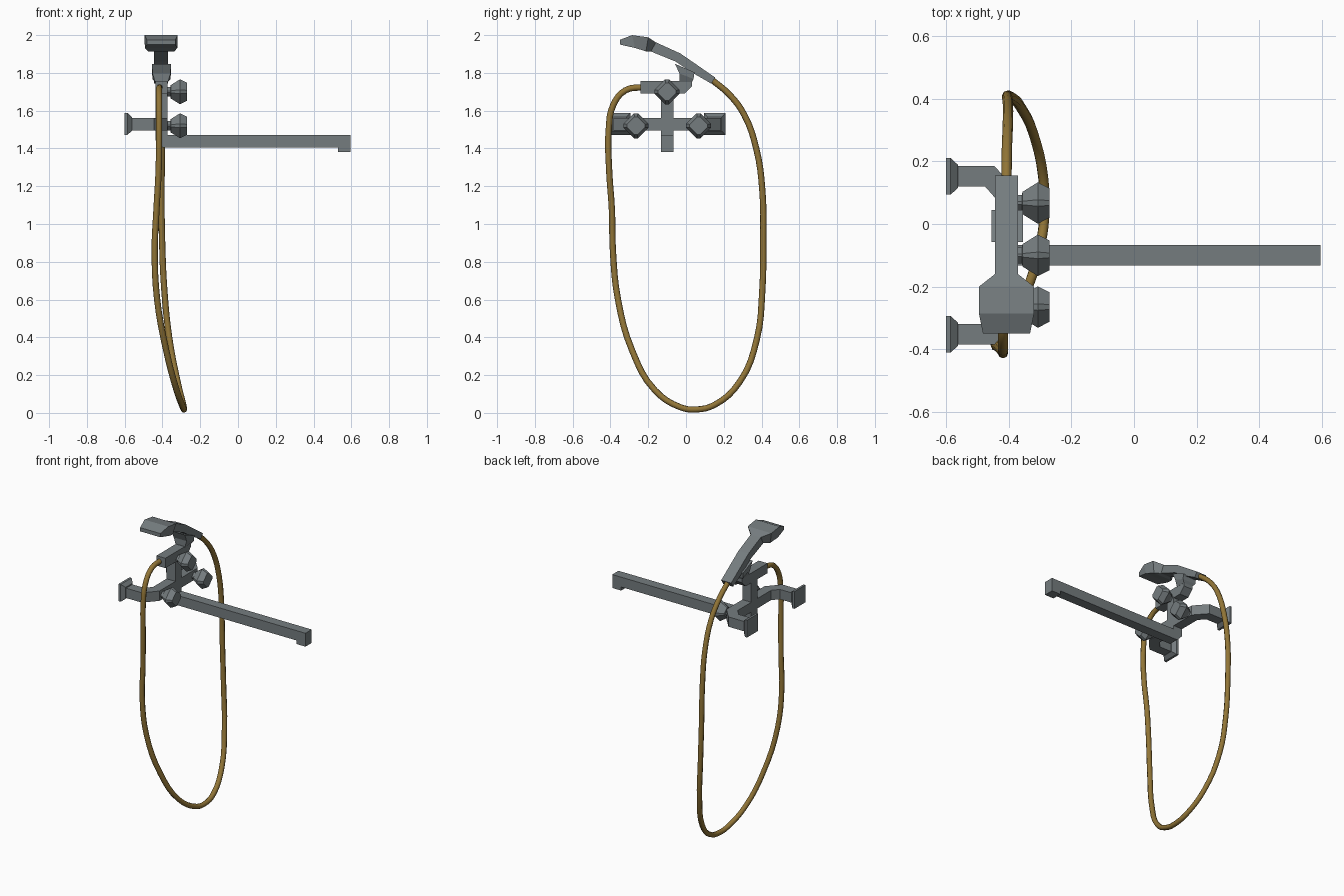
import bpy, bmesh, math
from mathutils import Vector

if "Cube" in bpy.data.objects:
    bpy.data.objects.remove(bpy.data.objects["Cube"])

def material(name, rgb):
    m = bpy.data.materials.new(name)
    m.diffuse_color = (*rgb, 1)
    m.use_nodes = True
    m.node_tree.nodes["Principled BSDF"].inputs["Base Color"].default_value = m.diffuse_color
    return m

METAL = material("grey_metal", (0.178, 0.203, 0.212))
BRASS = material("tan_hose", (0.285, 0.178, 0.038))

CX, CY = -0.405, -0.10   # axis of the mixer body
H = 0.033                # half width of the square pipes

def loft(name, rings, mat=METAL):
    """Skin a row of equal-length rings and cap both ends."""
    bm = bmesh.new()
    vs = [[bm.verts.new(p) for p in r] for r in rings]
    n = len(vs[0])
    for a, b in zip(vs, vs[1:]):
        for i in range(n):
            j = (i + 1) % n
            bm.faces.new((a[i], a[j], b[j], b[i]))
    bm.faces.new(vs[0])
    bm.faces.new(vs[-1])
    bmesh.ops.recalc_face_normals(bm, faces=bm.faces)
    me = bpy.data.meshes.new(name)
    bm.to_mesh(me)
    bm.free()
    me.materials.append(mat)
    ob = bpy.data.objects.new(name, me)
    bpy.context.collection.objects.link(ob)
    return ob

def square_pipe(name, path, up, half=H):
    """Square tube along a planar path with mitred bends; up is the plane normal."""
    pts = [Vector(p) for p in path]
    up = Vector(up)
    rings = []
    for i, p in enumerate(pts):
        d0 = (p - pts[i - 1]).normalized() if i else None
        d1 = (pts[i + 1] - p).normalized() if i < len(pts) - 1 else None
        s0 = up.cross(d0 or d1)
        s1 = up.cross(d1 or d0)
        m = (s0 + s1).normalized()
        side = m * (half / m.dot(s0))
        u = up * half
        rings.append([p + side + u, p - side + u, p - side - u, p + side - u])
    return loft(name, rings)

def x_stack(name, y, z, steps, angles):
    """Turned part along x; steps are (x, corner radius), angles in degrees."""
    ang = [math.radians(a) for a in angles]
    return loft(name, [[(x, y + r * math.cos(a), z + r * math.sin(a)) for a in ang]
                       for x, r in steps])

# Cross pipe with the two offset wall arms
square_pipe("cross_pipe", [(-0.57, 0.152, 1.527), (-0.46, 0.152, 1.527),
                           (CX, 0.09, 1.527), (CX, -0.29, 1.527),
                           (-0.46, -0.352, 1.527), (-0.57, -0.352, 1.527)], (0, 0, 1))

# Wall flanges
R2 = math.sqrt(2)
for side in (-1, 1):
    x_stack("wall_flange", CY + side * 0.252, 1.53,
            [(-0.60, 0.058 * R2), (-0.585, 0.058 * R2), (-0.562, 0.037 * R2)],
            (45, 135, 225, 315))

# Long spout rising into the centre post
square_pipe("spout_and_post", [(0.562, CY, 1.38), (0.562, CY, 1.437), (-0.385, CY, 1.437),
                               (CX, CY, 1.457), (CX, CY, 1.72)], (0, 1, 0))

# Top bar with upturned end
square_pipe("holder_bar", [(CX, -0.24, 1.723), (CX, -0.022, 1.723),
                           (CX, -0.002, 1.743), (CX, -0.002, 1.765)], (1, 0, 0))

# Cradle under the hand shower: back and front y/z of each level, half width
levels = [(-0.035, 1.752, 0.031, 1.752, 0.034), (-0.035, 1.797, 0.040, 1.768, 0.048),
          (-0.058, 1.848, 0.045, 1.803, 0.050)]
loft("cradle", [[(CX - w, y0, z0), (CX + w, y0, z0), (CX + w, y1, z1), (CX - w, y1, z1)]
                for y0, z0, y1, z1, w in levels])

# Hand shower: y/z of the top edge, y/z of the bottom edge, half widths
sections = [(-0.350, 1.975, -0.350, 1.950, 0.075, 0.075),
            (-0.285, 2.000, -0.270, 1.932, 0.088, 0.086),
            (-0.200, 1.988, -0.212, 1.914, 0.088, 0.070),
            (-0.160, 1.962, -0.185, 1.913, 0.037, 0.037),
            (-0.030, 1.903, -0.055, 1.860, 0.037, 0.037),
            (0.060, 1.841, 0.035, 1.800, 0.037, 0.037),
            (0.155, 1.775, 0.134, 1.743, 0.037, 0.037)]
loft("hand_shower", [[(CX - 0.002 - wt, yt, zt), (CX - 0.002 + wt, yt, zt),
                      (CX - 0.002 + wb, yb, zb), (CX - 0.002 - wb, yb, zb)]
                     for yt, zt, yb, zb, wt, wb in sections])

# Three diamond knobs with slightly blunted corners
blunt = [90 * k + d for k in range(4) for d in (-9, 9)]
for y, z in ((CY, 1.70), (CY - 0.165, 1.52), (CY + 0.167, 1.52)):
    x_stack("knob", y, z, [(-0.40, 0.026), (-0.358, 0.026), (-0.356, 0.036),
                           (-0.307, 0.067), (-0.27, 0.048)], blunt)

# Flexible hose
path = [(-0.415, -0.22, 1.725), (-0.418, -0.32, 1.708), (-0.418, -0.385, 1.63),
        (-0.418, -0.409, 1.50), (-0.42, -0.407, 1.29), (-0.432, -0.392, 1.07),
        (-0.441, -0.387, 0.86), (-0.428, -0.36, 0.60), (-0.38, -0.285, 0.33),
        (-0.325, -0.165, 0.12), (-0.292, -0.03, 0.03), (-0.286, 0.05, 0.018),
        (-0.290, 0.15, 0.042), (-0.320, 0.285, 0.165), (-0.363, 0.375, 0.39),
        (-0.390, 0.404, 0.65), (-0.402, 0.409, 0.92), (-0.405, 0.404, 1.18),
        (-0.402, 0.373, 1.395), (-0.403, 0.31, 1.575), (-0.406, 0.23, 1.685),
        (-0.407, 0.135, 1.765)]
cu = bpy.data.curves.new("hose", 'CURVE')
cu.dimensions = '3D'
cu.bevel_depth = 0.0165
cu.bevel_resolution = 2
cu.resolution_u = 4
cu.use_fill_caps = True
sp = cu.splines.new('BEZIER')
sp.bezier_points.add(len(path) - 1)
for bp, p in zip(sp.bezier_points, path):
    bp.co = p
    bp.handle_left_type = bp.handle_right_type = 'AUTO'
cu.materials.append(BRASS)
hose = bpy.data.objects.new("hose", cu)
bpy.context.collection.objects.link(hose)
bpy.context.view_layer.objects.active = hose
hose.select_set(True)
bpy.ops.object.convert(target='MESH')
bpy.ops.object.shade_smooth_by_angle(angle=math.radians(50))
